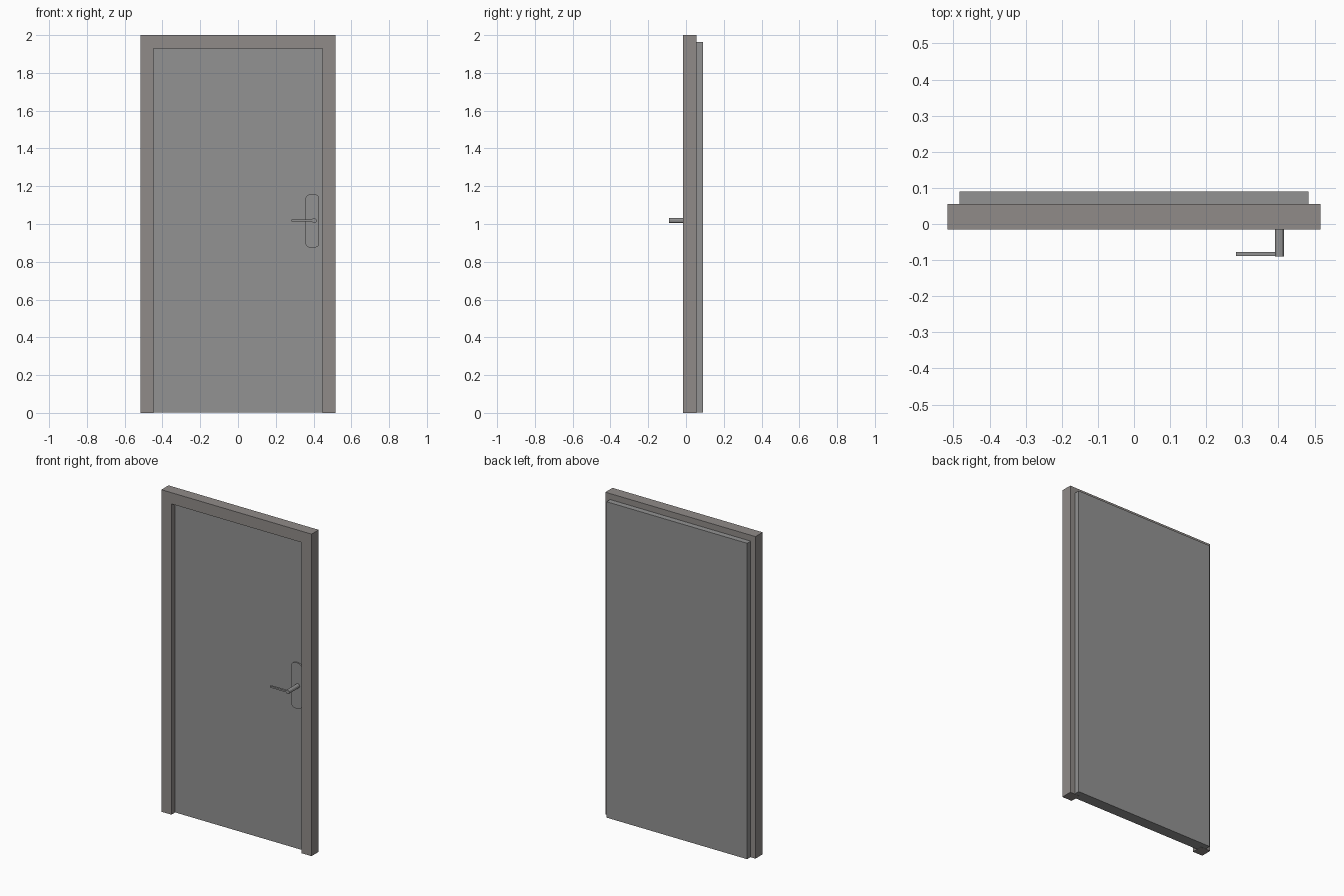
import bpy, bmesh, math

if "Cube" in bpy.data.objects:
    bpy.data.objects.remove(bpy.data.objects["Cube"])


def material(name, rgb):
    m = bpy.data.materials.new(name)
    m.diffuse_color = (*rgb, 1)
    m.use_nodes = True
    m.node_tree.nodes["Principled BSDF"].inputs["Base Color"].default_value = m.diffuse_color
    return m


def extrude_xz(name, profile, y0, y1, mat):
    """Solid made by extruding an x-z outline from y0 back to y1."""
    bm = bmesh.new()
    face = bm.faces.new([bm.verts.new((x, y0, z)) for x, z in profile])
    new = bmesh.ops.extrude_face_region(bm, geom=[face])["geom"]
    verts = [g for g in new if isinstance(g, bmesh.types.BMVert)]
    bmesh.ops.translate(bm, vec=(0, y1 - y0, 0), verts=verts)
    bmesh.ops.recalc_face_normals(bm, faces=bm.faces)
    mesh = bpy.data.meshes.new(name)
    bm.to_mesh(mesh)
    bm.free()
    mesh.materials.append(mat)
    obj = bpy.data.objects.new(name, mesh)
    bpy.context.collection.objects.link(obj)
    return obj


def rect(x0, x1, z0, z1):
    return [(x0, z0), (x1, z0), (x1, z1), (x0, z1)]


def arc(cx, cz, rx, rz, start, end, n):
    steps = [math.radians(start + (end - start) * i / n) for i in range(n + 1)]
    return [(cx + rx * math.cos(a), cz + rz * math.sin(a)) for a in steps]


W, H = 0.516, 2.0             # outer frame half width and height
OPEN_W, OPEN_H = 0.447, 1.93  # frame opening
LIP_W, LIP_H = 0.483, 1.963   # overlapping back lip of the door
GAP = 0.001                   # clearance under the door
DOOR_FRONT = 0.02

frame_mat = material("frame_paint", (0.28, 0.26, 0.25))
grey = material("door_grey", (0.29, 0.29, 0.29))

# Frame: two jambs and a head in one piece
extrude_xz("door_frame",
           [(-W, 0), (-OPEN_W, 0), (-OPEN_W, OPEN_H), (OPEN_W, OPEN_H),
            (OPEN_W, 0), (W, 0), (W, H), (-W, H)],
           -0.015, 0.055, frame_mat)

# Rebated door: leaf inside the opening, wider lip behind the frame
extrude_xz("door_leaf", rect(-OPEN_W, OPEN_W, GAP, OPEN_H), DOOR_FRONT, 0.055, grey)
extrude_xz("door_lip", rect(-LIP_W, LIP_W, GAP, LIP_H), 0.055, 0.09, grey)

# Lock plate with shallow curved ends
PX, PR = 0.394, 0.036
plate = arc(PX, 1.137, PR, 0.022, 0, 180, 10) + arc(PX, 0.895, PR, 0.022, 180, 360, 10)
extrude_xz("lock_plate", plate, DOOR_FRONT - 0.008, DOOR_FRONT, grey)

# Handle: round neck and flat lever
HX, HZ = 0.403, 1.018
extrude_xz("handle_neck", arc(HX, HZ, 0.013, 0.013, 0, 330, 11), -0.09, DOOR_FRONT - 0.008, grey)
extrude_xz("handle_lever", rect(0.282, HX - 0.008, HZ - 0.005, HZ + 0.005), -0.089, -0.077, grey)
